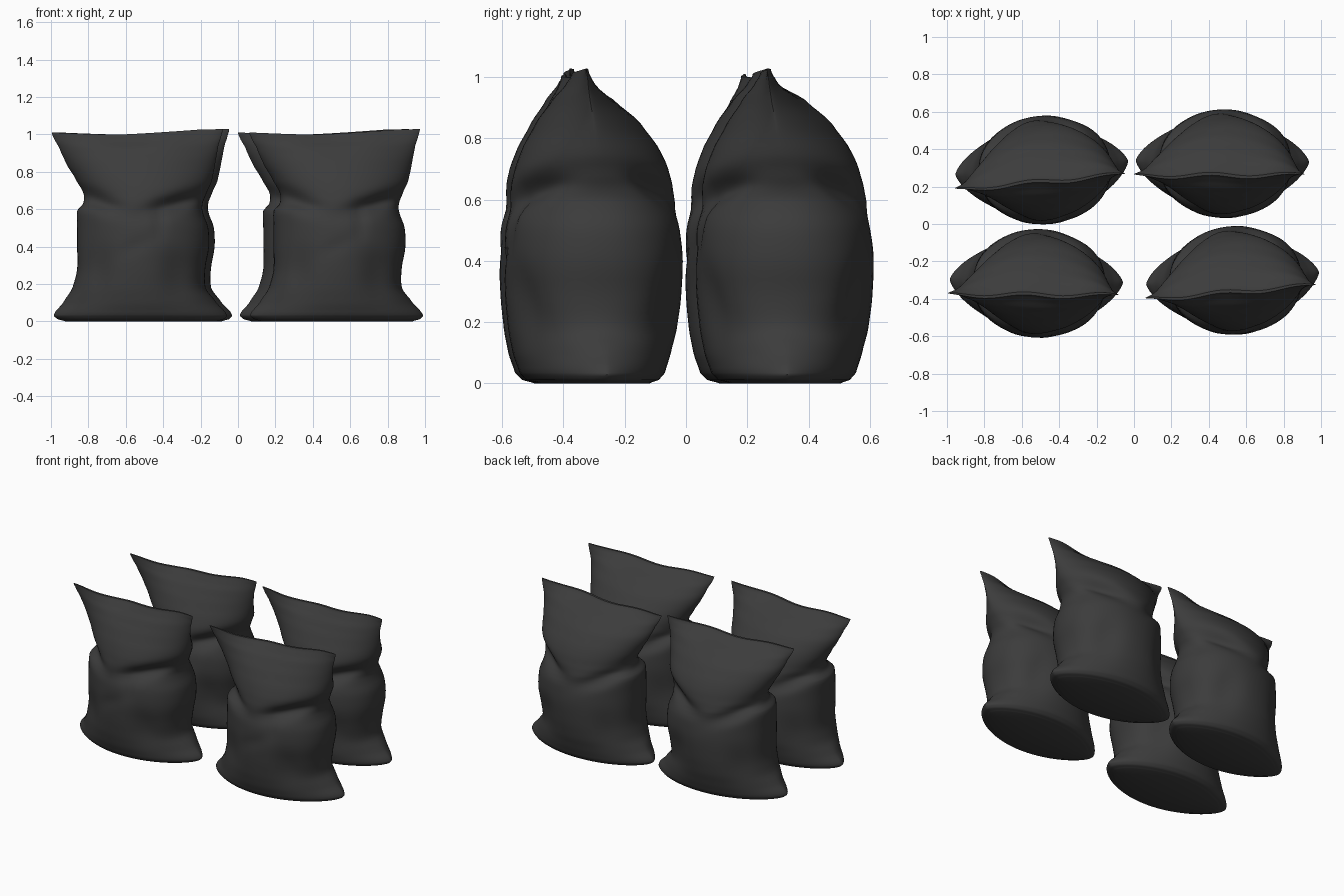
import bpy, bmesh, math

# Sack sections: height, left x, right x, front y, back y, seam y, fullness exponent
ROWS = [
    (0.000, -0.40, 0.41, -0.18, 0.18, 0.01, 1.30),
    (0.012, -0.44, 0.45, -0.22, 0.21, 0.01, 1.35),
    (0.035, -0.460, 0.465, -0.243, 0.230, 0.01, 1.40),
    (0.10, -0.410, 0.410, -0.265, 0.250, 0.01, 1.22),
    (0.18, -0.360, 0.352, -0.280, 0.270, 0.00, 1.00),
    (0.28, -0.335, 0.350, -0.290, 0.283, 0.00, 0.90),
    (0.40, -0.335, 0.370, -0.295, 0.288, 0.00, 0.90),
    (0.50, -0.335, 0.366, -0.290, 0.280, 0.00, 0.92),
    (0.59, -0.335, 0.336, -0.280, 0.267, 0.00, 0.95),
    (0.63, -0.303, 0.336, -0.275, 0.258, 0.00, 0.95),
    (0.68, -0.300, 0.355, -0.265, 0.245, 0.00, 1.00),
    (0.75, -0.338, 0.385, -0.242, 0.218, -0.01, 1.15),
    (0.85, -0.395, 0.405, -0.192, 0.150, -0.03, 1.40),
    (0.93, -0.430, 0.420, -0.140, 0.060, -0.05, 1.50),
    (0.985, -0.460, 0.438, -0.092, -0.030, -0.06, 1.30),
    (1.012, -0.470, 0.445, -0.074, -0.058, -0.066, 0.80),
]
# Fabric creases: face (-1 front, 1 back), x, z, length, thickness, slant, depth
DENTS = [
    (-1, -0.26, 0.655, 0.14, 0.045, -0.35, 0.24), (-1, 0.24, 0.640, 0.16, 0.045, 0.25, 0.26),
    (-1, -0.22, 0.27, 0.07, 0.13, 0.3, 0.10), (-1, 0.21, 0.25, 0.08, 0.12, -0.3, 0.10),
    (-1, 0.11, 0.54, 0.03, 0.10, 0.0, 0.05), (-1, -0.02, 0.40, 0.09, 0.04, 0.4, 0.03),
    (1, -0.25, 0.62, 0.15, 0.045, -0.4, 0.24), (1, 0.26, 0.65, 0.15, 0.045, 0.35, 0.26),
    (1, 0.22, 0.27, 0.08, 0.13, -0.3, 0.10), (1, -0.24, 0.25, 0.07, 0.12, 0.3, 0.08),
]
N, STEPS = 72, 4


def spline(a, b, c, d, t):
    """Cardinal spline with low tension through the section values."""
    m0, m1 = (c - a) * 0.4, (d - b) * 0.4
    return ((2*t**3 - 3*t**2 + 1)*b + (t**3 - 2*t**2 + t)*m0
            + (-2*t**3 + 3*t**2)*c + (t**3 - t**2)*m1)


def sections():
    for i in range(len(ROWS) - 1):
        quad = [ROWS[max(0, min(len(ROWS) - 1, i + k))] for k in (-1, 0, 1, 2)]
        for s in range(STEPS):
            t = s / STEPS
            row = [spline(*v, t) for v in zip(*quad)]
            row[0] = ROWS[i][0]*(1 - t) + ROWS[i + 1][0]*t
            yield row
    yield list(ROWS[-1])


def sack_point(row, a):
    z, xl, xr, yf, yb, ys, full = row
    c, s = math.cos(a), math.sin(a)
    side = 1 if s >= 0 else -1
    x = (xl + xr)/2 + (xr - xl)/2*c
    depth = (yb if side > 0 else yf) - ys
    k = abs(s)**full if abs(s) > 1e-6 else 0
    for face, dx, dz, lx, lz, slant, amount in DENTS:
        if face == side:
            u, v = x - dx, z - dz - slant*(x - dx)
            k *= 1 - amount*math.exp(-(u/lx)**2 - (v/lz)**2)
    # wavy closing seam with lifted corners
    w = max(0, (z - 0.75)/0.26)**2
    y = ys + depth*k + w*(0.010*math.sin(15*x + 2.5) + 0.015*x)
    z += w*(0.022*min(1, (abs(x + 0.12)/0.45))**1.3 - 0.012 + 0.012*x)
    return x, y, z


# Sack mesh
bm = bmesh.new()
rings = [[bm.verts.new(sack_point(r, 2*math.pi*j/N)) for j in range(N)] for r in sections()]
for lo, hi in zip(rings, rings[1:]):
    for j in range(N):
        k = (j + 1) % N
        bm.faces.new((lo[j], lo[k], hi[k], hi[j]))
# Base and closed mouth, bridged front to back
for ring in (rings[0], rings[-1]):
    for j in range(N//2):
        quad = [ring[j], ring[j + 1], ring[(N - j - 1) % N], ring[(N - j) % N]]
        bm.faces.new(list(dict.fromkeys(quad)))
bmesh.ops.recalc_face_normals(bm, faces=bm.faces)
mesh = bpy.data.meshes.new("sack")
bm.to_mesh(mesh)
bm.free()

mat = bpy.data.materials.new("dark_fabric")
mat.diffuse_color = (0.045, 0.045, 0.045, 1)
mesh.materials.append(mat)

# Four sacks standing together, slightly turned
for name, x, y, turn in (("front_left", -0.525, -0.315, -1), ("front_right", 0.525, -0.30, 4),
                         ("back_left", -0.495, 0.29, 4.5), ("back_right", 0.47, 0.325, -0.5)):
    sack = bpy.data.objects.new("sack_" + name, mesh)
    bpy.context.collection.objects.link(sack)
    sack.location = (x, y, 0)
    sack.rotation_euler.z = math.radians(turn)
    sack.select_set(True)
    bpy.context.view_layer.objects.active = sack
bpy.ops.object.shade_smooth_by_angle(angle=math.radians(40))
